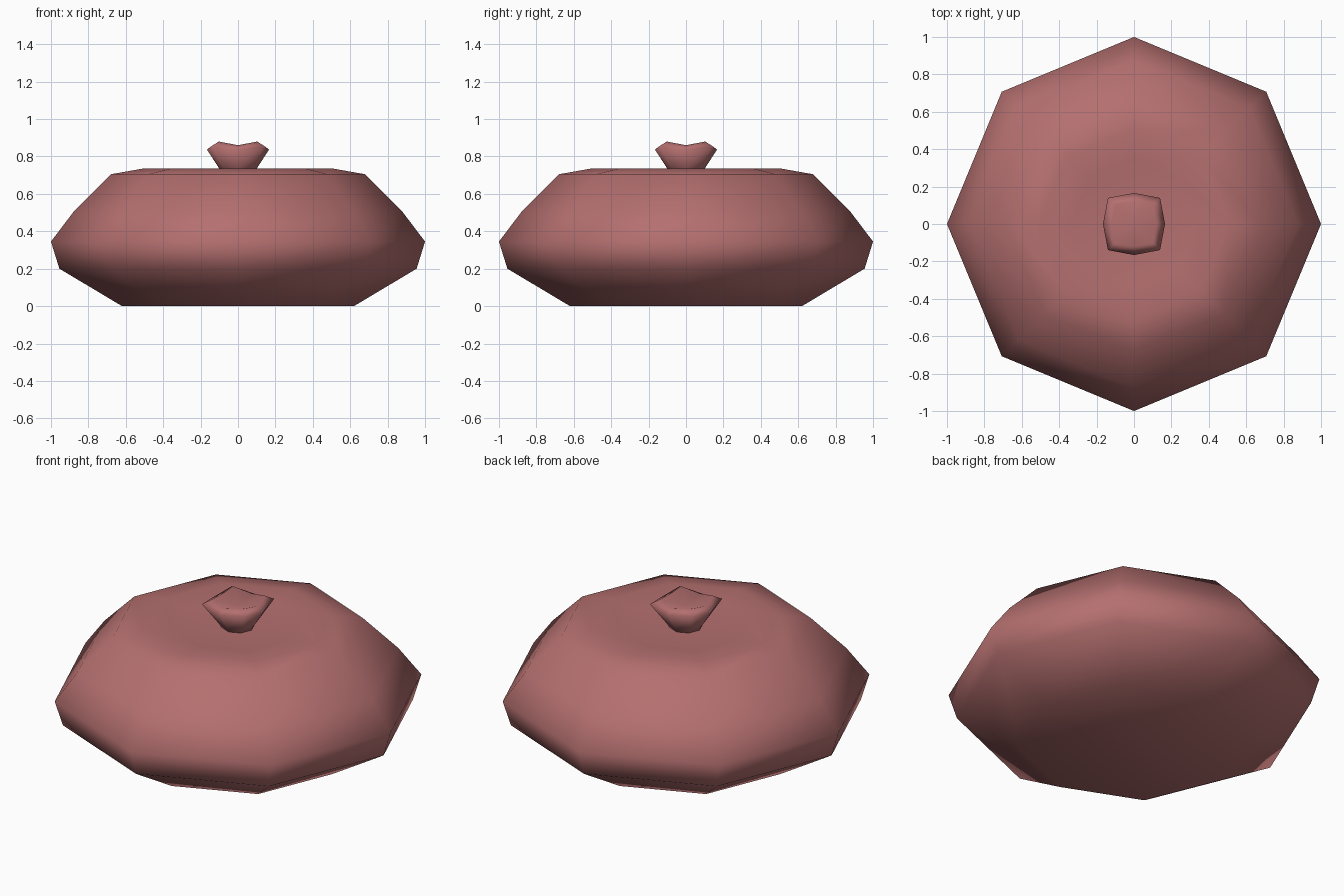
import bpy
import bmesh
from math import sin, cos, pi

cube = bpy.data.objects.get("Cube")
if cube:
    bpy.data.objects.remove(cube, do_unlink=True)

SIDES = 8

clay = bpy.data.materials.new("dusty_red")
clay.use_nodes = True
colour = (0.46, 0.16, 0.16, 1)
clay.diffuse_color = colour
clay.node_tree.nodes["Principled BSDF"].inputs["Base Color"].default_value = colour


def lathe(name, profile, tip=None):
    """Stack eight-sided rings; each is (side r, side z, corner r, corner z)."""
    bm = bmesh.new()
    rings = []
    for side_r, side_z, corner_r, corner_z in profile:
        ring = []
        for i in range(SIDES):
            a = 2 * pi * i / SIDES
            r, z = (corner_r, corner_z) if i % 2 else (side_r, side_z)
            ring.append(bm.verts.new((r * cos(a), r * sin(a), z)))
        rings.append(ring)
    for low, high in zip(rings, rings[1:]):
        for i in range(SIDES):
            j = (i + 1) % SIDES
            bm.faces.new((low[i], low[j], high[j], high[i]))
    # close the underside and the top
    bm.faces.new(rings[0][::-1])
    if tip is None:
        bm.faces.new(rings[-1])
    else:
        centre = bm.verts.new((0, 0, tip))
        for i in range(SIDES):
            bm.faces.new((rings[-1][i], rings[-1][(i + 1) % SIDES], centre))
    bmesh.ops.recalc_face_normals(bm, faces=bm.faces)
    for face in bm.faces:
        face.smooth = True
    mesh = bpy.data.meshes.new(name)
    bm.to_mesh(mesh)
    bm.free()
    mesh.materials.append(clay)
    obj = bpy.data.objects.new(name, mesh)
    bpy.context.collection.objects.link(obj)
    return obj


# Rounded octagonal body with a shallow dish on top
body = [(0.62, 0), (0.955, 0.2), (1.0, 0.345), (0.875, 0.51),
        (0.68, 0.705), (0.51, 0.735), (0.34, 0.715), (0.09, 0.71)]
lathe("pot_body", [(r, z, r, z) for r, z in body])

# Flared, squarish knob with a hollow top
lathe("lid_knob", [
    (0.085, 0.705, 0.085, 0.705),
    (0.1, 0.735, 0.105, 0.735),
    (0.166, 0.837, 0.197, 0.857),
    (0.12, 0.86, 0.145, 0.88),
], tip=0.835)
